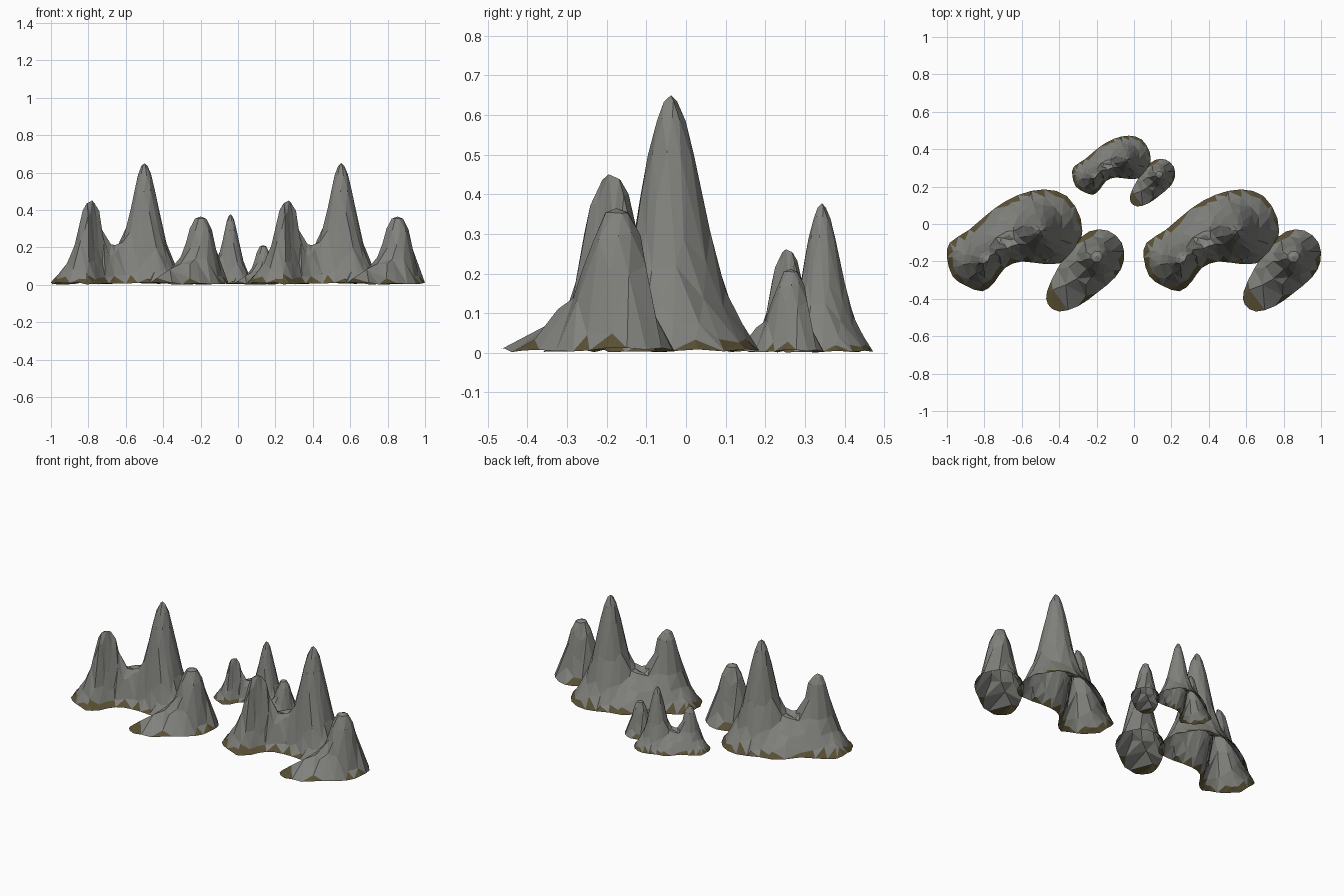
import bpy, math, random
from mathutils import Vector
from mathutils.geometry import delaunay_2d_cdt, intersect_point_line

if "Cube" in bpy.data.objects:
    bpy.data.objects.remove(bpy.data.objects["Cube"])

random.seed(4)


def material(name, rgb):
    m = bpy.data.materials.new(name)
    m.diffuse_color = (*rgb, 1)
    m.use_nodes = True
    m.node_tree.nodes["Principled BSDF"].inputs["Base Color"].default_value = m.diffuse_color
    return m


STONE = material("grey_stone", (0.22, 0.22, 0.205))
EARTH = material("brown_earth", (0.10, 0.08, 0.035))

# footprints seen from above (counter-clockwise) and peaks: (x, y, [(radius, height)...])
RIDGE = [(-1, -.18), (-.97, -.28), (-.9, -.33), (-.81, -.36), (-.745, -.31), (-.69, -.235),
         (-.6, -.2), (-.47, -.215), (-.35, -.195), (-.285, -.1), (-.285, .03), (-.36, .15),
         (-.48, .185), (-.62, .155), (-.75, .08), (-.88, -.03), (-.985, -.1)]
RIDGE_PEAKS = [
    (-.5, -.038, [(0, .65), (.018, .635), (.036, .59), (.058, .5), (.078, .4), (.098, .3),
                  (.12, .21), (.145, .13), (.175, .075), (.23, .04), (.4, .01)]),
    (-.78, -.195, [(0, .45), (.03, .437), (.053, .395), (.07, .31), (.094, .21),
                   (.13, .12), (.17, .065), (.22, .03), (.4, .0)]),
    (-.66, -.085, [(0, .2), (.05, .19), (.09, .145), (.13, .09), (.2, .02)])]
SPUR = [(-.055, -.2), (-.1, -.285), (-.2, -.37), (-.3, -.44), (-.4, -.468), (-.46, -.43),
        (-.465, -.36), (-.41, -.24), (-.33, -.12), (-.24, -.04), (-.14, -.035), (-.065, -.1)]
SPUR_PEAKS = [
    (-.2, -.175, [(0, .365), (.032, .353), (.06, .3), (.084, .21), (.11, .145),
                  (.16, .115), (.22, .085), (.3, .05), (.4, .02)])]
# height allowed at a given distance inside the footprint edge
EDGE = [(0, .008), (.02, .024), (.035, .055), (.05, .11), (.07, .23), (.09, .42), (.11, .6), (.2, .9)]


def lookup(table, x):
    for (a, p), (b, q) in zip(table, table[1:]):
        if x <= b:
            return p + (q - p) * (x - a) / (b - a)
    return table[-1][1]


def smooth_loop(points, steps=2):
    pts = [Vector(p) for p in points]
    n, out = len(pts), []
    for i in range(n):
        a, b, c, d = (pts[(i + k) % n] for k in (-1, 0, 1, 2))
        for s in range(steps):
            t = s / steps
            out.append(b + (c - a) * .5 * t + (a * 2 - b * 5 + c * 4 - d) * .5 * t * t
                       + (b * 3 - a - c * 3 + d) * .5 * t ** 3)
    return out


def edge_distance(p, loop):
    best, inside = 9, False
    for a, b in zip(loop, loop[1:] + loop[:1]):
        q, t = intersect_point_line(p, a, b)
        t = max(0, min(1, t))
        best = min(best, (p - a.lerp(b, t)).length)
        if (a.y > p.y) != (b.y > p.y) and p.x < (b.x - a.x) * (p.y - a.y) / (b.y - a.y) + a.x:
            inside = not inside
    return best if inside else -best


def rock_mesh(name, outline, peaks):
    loop = smooth_loop(outline)
    n = len(loop)
    pts = list(loop)

    def add(p, gap):
        if edge_distance(p, loop) > .014 and all((p - q).length > gap for q in pts):
            pts.append(p)

    # rings of jittered points round each peak
    for px, py, prof in peaks:
        for k, (r, _) in enumerate(prof):
            count = 1 if r == 0 else min(7 + k, 14)
            for j in range(count):
                a = (j + .5 * (k % 2) + random.uniform(-.22, .22)) * math.tau / count
                add(Vector((px, py)) + Vector((math.cos(a), math.sin(a))) * r * random.uniform(.95, 1.05),
                    min(.01 + r * .14, .026))
    # loose band just inside the foot
    for i, p in enumerate(loop):
        tangent = (loop[(i + 1) % n] - loop[i - 1]).normalized()
        add(p + Vector((-tangent.y, tangent.x)) * random.uniform(.02, .042), .016)

    verts, _, faces, *_ = delaunay_2d_cdt(pts, [], [list(range(n))], 1, 1e-5)
    coords = []
    for v in verts:
        total = sum(lookup(prof, (v - Vector((x, y))).length) ** 3 for x, y, prof in peaks)
        e = max(0, edge_distance(v, loop))
        h = min(total ** (1 / 3), lookup(EDGE, e))
        if e < .005:
            h = random.uniform(.001, .014)
        elif h < .3:
            h *= random.uniform(.94, 1.06)
        coords.append((v.x, v.y, h))
    me = bpy.data.meshes.new(name)
    me.from_pydata(coords, [], faces)
    me.materials.append(STONE)
    me.materials.append(EARTH)
    # lowest facets are earth
    for f in me.polygons:
        if f.normal.z < 0:
            f.flip()
        f.material_index = int(sum(coords[v][2] for v in f.vertices) / 3 < .031)
    me.update()
    return me


ridge = rock_mesh("twin_peak_rock", RIDGE, RIDGE_PEAKS)
spur = rock_mesh("single_peak_rock", SPUR, SPUR_PEAKS)

# three copies of the rock group: two full size, one small behind
for label, x, y, s in (("left", 0, 0, 1), ("right", 1.052, 0, 1), ("back", .25, .365, .58)):
    for me in (ridge, spur):
        ob = bpy.data.objects.new(f"{label}_{me.name}", me)
        ob.location = (x, y, 0)
        ob.scale = (s, s, s)
        bpy.context.collection.objects.link(ob)
